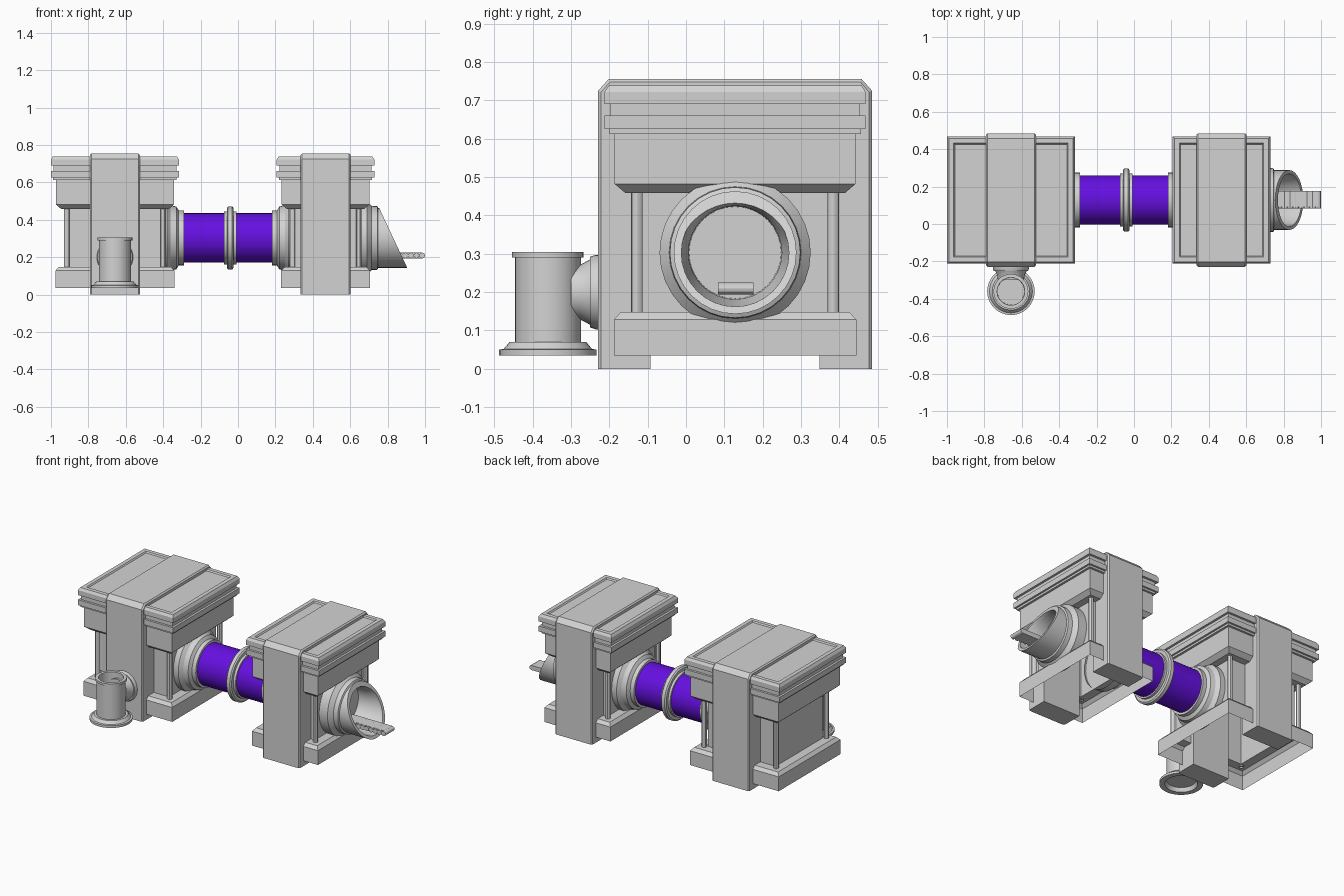
import bpy, bmesh, math
from mathutils import Vector, Matrix

if "Cube" in bpy.data.objects:
    bpy.data.objects.remove(bpy.data.objects["Cube"])

CY, PZ = 0.128, 0.303          # shared centre line of the blocks and the pipe


def material(name, rgb):
    m = bpy.data.materials.new(name)
    m.diffuse_color = (*rgb, 1)
    m.use_nodes = True
    m.node_tree.nodes["Principled BSDF"].inputs["Base Color"].default_value = m.diffuse_color
    return m


GREY = material("light grey", (0.65, 0.65, 0.65))
PURPLE = material("purple", (0.13, 0.005, 0.75))


def finish(name, bm, mat=GREY, smooth=False, normals=True):
    if normals:
        bmesh.ops.recalc_face_normals(bm, faces=bm.faces)
    me = bpy.data.meshes.new(name)
    bm.to_mesh(me)
    bm.free()
    ob = bpy.data.objects.new(name, me)
    bpy.context.collection.objects.link(ob)
    me.materials.append(mat)
    if smooth:
        bpy.ops.object.select_all(action='DESELECT')
        ob.select_set(True)
        bpy.context.view_layer.objects.active = ob
        bpy.ops.object.shade_smooth_by_angle(angle=math.radians(30))
    return ob


def skin(bm, rings):
    for a, b in zip(rings, rings[1:]):
        n = len(a)
        for i in range(n):
            j = (i + 1) % n
            bm.faces.new((a[i], a[j], b[j], b[i]))


def lathe_bm(profile, axis, origin, segs=32):
    """Revolve (distance, radius) points around an axis through origin."""
    bm = bmesh.new()
    ax = Vector(axis)
    q = Vector((0, 0, 1)).rotation_difference(ax)
    rings = []
    for t, r in profile:
        ring = []
        for k in range(segs):
            a = 2 * math.pi * k / segs
            ring.append(bm.verts.new(Vector(origin) + q @ Vector((r * math.cos(a), r * math.sin(a), t))))
        rings.append(ring)
    skin(bm, rings)
    bmesh.ops.remove_doubles(bm, verts=bm.verts, dist=1e-5)
    return bm


def lathe(name, profile, axis, origin, mat=GREY, segs=32):
    return finish(name, lathe_bm(profile, axis, origin, segs), mat, True)


def box(name, x0, x1, y0, y1, z0, z1):
    bm = bmesh.new()
    bmesh.ops.create_cube(bm, size=1)
    bmesh.ops.scale(bm, vec=(x1 - x0, y1 - y0, z1 - z0), verts=bm.verts)
    bmesh.ops.translate(bm, vec=((x0 + x1) / 2, (y0 + y1) / 2, (z0 + z1) / 2), verts=bm.verts)
    return finish(name, bm)


# Housing outline from plinth to lid: (height, offset from plinth edge)
HOUSING = [(0.035, 0), (0.128, 0), (0.148, -0.018), (0.148, -0.075), (0.458, -0.075),
           (0.458, -0.03), (0.482, -0.002), (0.612, -0.002), (0.612, 0.012), (0.625, 0.012),
           (0.625, 0.024), (0.66, 0.024), (0.66, 0.01), (0.69, 0.01), (0.69, 0.024),
           (0.722, 0.024), (0.738, 0.014), (0.738, -0.012), (0.73, -0.018)]


def block(side, cx, hx, hy=0.316):
    # stepped housing, open underneath
    bm = bmesh.new()
    rings = [[bm.verts.new((cx + sx * (hx + d), CY + sy * (hy + d), z))
              for sx, sy in ((-1, -1), (1, -1), (1, 1), (-1, 1))] for z, d in HOUSING]
    skin(bm, rings)
    bm.faces.new(rings[-1])
    finish(side + "_housing", bm)

    # corner columns
    for i, (sx, sy) in enumerate(((-1, -1), (1, -1), (1, 1), (-1, 1))):
        lathe(f"{side}_column_{i + 1}", [(0.14, 0.015), (0.47, 0.015)], (0, 0, 1),
              (cx + sx * (hx - 0.06), CY + sy * (hy - 0.06), 0), segs=12)

    # strap over the top, reaching the ground front and back
    half = [(0.22, 0), (0.357, 0), (0.357, 0.725), (0.33, 0.755)]
    pts = half + [(-y, z) for y, z in reversed(half)] + [(-0.22, 0.70), (0.22, 0.70)]
    bm = bmesh.new()
    face = bm.faces.new([bm.verts.new((cx - 0.133, CY + y, z)) for y, z in pts])
    ext = bmesh.ops.extrude_face_region(bm, geom=[face])
    bmesh.ops.translate(bm, vec=(0.266, 0, 0),
                        verts=[v for v in ext["geom"] if isinstance(v, bmesh.types.BMVert)])
    # soften the long outer rims
    rim = [e for e in bm.edges if abs(e.verts[0].co.x - e.verts[1].co.x) < 1e-4
           and all(abs(v.co.y - CY) > 0.3 for v in e.verts) and max(v.co.z for v in e.verts) > 0.1]
    rim += [e for e in bm.edges if abs(e.verts[0].co.x - e.verts[1].co.x) < 1e-4
            and all(v.co.z > 0.75 for v in e.verts)]
    bmesh.ops.bevel(bm, geom=list(set(rim)), offset=0.008, segments=1, affect='EDGES')
    finish(side + "_strap", bm)


LEFT, LEFT_HX = -0.658, 0.318
RIGHT, RIGHT_HX = 0.468, 0.237
block("left", LEFT, LEFT_HX)
block("right", RIGHT, RIGHT_HX)

# Stepped wall sockets holding the pipe
SOCKET = [(-0.01, 0.197), (0.035, 0.197), (0.055, 0.175), (0.085, 0.168), (0.098, 0.147),
          (0.125, 0.147), (0.125, 0.13)]
left_wall = LEFT + LEFT_HX - 0.075
right_wall = RIGHT - RIGHT_HX + 0.075
lathe("left_socket", SOCKET, (1, 0, 0), (left_wall, CY, PZ))
lathe("right_socket", SOCKET, (-1, 0, 0), (right_wall, CY, PZ))

# Connecting pipe in two coloured lengths, with a flange between
lathe("pipe_left", [(-0.30, 0.132), (-0.07, 0.132)], (1, 0, 0), (0, CY, PZ), PURPLE, 48)
lathe("pipe_right", [(-0.015, 0.132), (0.19, 0.132)], (1, 0, 0), (0, CY, PZ), PURPLE, 48)
lathe("pipe_flange", [(-0.075, 0.13), (-0.075, 0.142), (-0.06, 0.142), (-0.06, 0.16), (-0.053, 0.169),
                      (-0.031, 0.169), (-0.024, 0.16), (-0.024, 0.142), (-0.008, 0.142), (-0.008, 0.13)],
      (1, 0, 0), (0, CY, PZ), segs=48)

# Outlet socket and slanted nozzle on the right end
out_wall = RIGHT + RIGHT_HX - 0.075
lathe("outlet_socket", [(-0.01, 0.197), (0.06, 0.197), (0.085, 0.172), (0.115, 0.17), (0.122, 0.155)],
      (1, 0, 0), (out_wall, CY, PZ))
bm = lathe_bm([(0.69, 0.0), (0.69, 0.12), (0.75, 0.122), (0.80, 0.14), (1.0, 0.142), (1.0, 0.16), (0.70, 0.16)],
              (1, 0, 0), (0, CY, PZ))
cut = bmesh.ops.bisect_plane(bm, geom=bm.verts[:] + bm.edges[:] + bm.faces[:], dist=1e-5,
                             plane_co=(0.83, CY, PZ), plane_no=(0.32, 0, 0.15), clear_outer=True)
rim = [e for e in cut["geom_cut"] if isinstance(e, bmesh.types.BMEdge)]
bmesh.ops.bridge_loops(bm, edges=rim)
finish("outlet_nozzle", bm, GREY, True)

# Spout tongue with a row of round rollers along its edge
box("spout_tongue", 0.70, 0.985, 0.092, 0.176, 0.194, 0.224)
for i in range(9):
    lathe(f"spout_roller_{i + 1}", [(0.083, 0), (0.083, 0.0155), (0.176, 0.0155), (0.176, 0)], (0, 1, 0),
          (0.9845 - 0.03 * i, 0, 0.209), segs=12)

# Upright flue on the front of the left block
FLUE = [(0.06, 0), (0.06, 0.085), (0.035, 0.095), (0.035, 0.127), (0.05, 0.127), (0.052, 0.115),
        (0.07, 0.1), (0.07, 0.086), (0.29, 0.086), (0.29, 0.093), (0.305, 0.093), (0.305, 0.074),
        (0.08, 0.072), (0.08, 0)]
lathe("flue", FLUE, (0, 0, 1), (LEFT, -0.36, 0))
lathe("flue_elbow", [(-0.30, 0.07), (-0.275, 0.072), (-0.25, 0.085), (-0.25, 0.092), (-0.235, 0.097),
                     (-0.22, 0.097)], (0, 1, 0), (LEFT, 0, 0.2))
